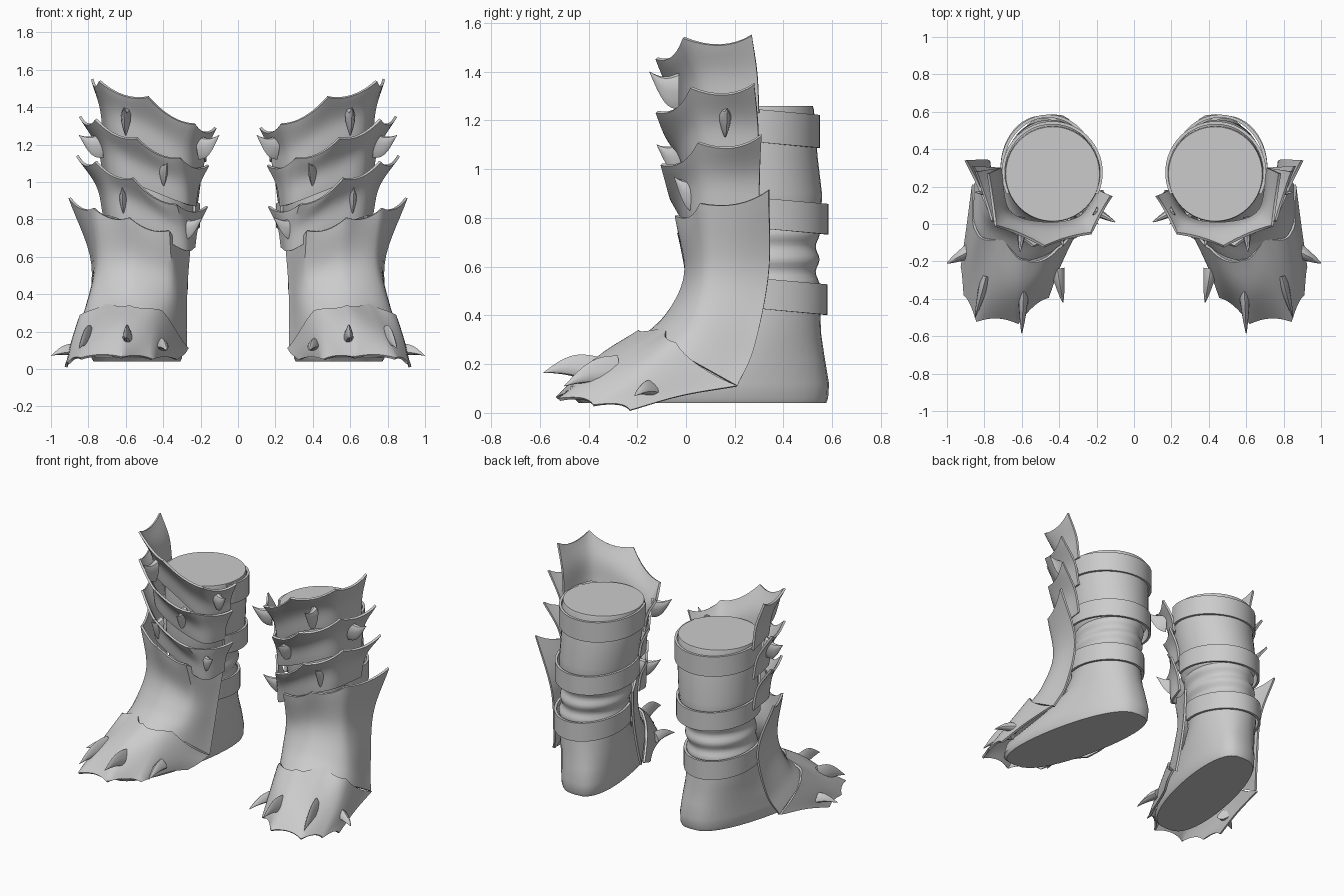
import bpy, bmesh, math
from mathutils import Vector

if "Cube" in bpy.data.objects:
    bpy.data.objects.remove(bpy.data.objects["Cube"])

grey = bpy.data.materials.new("plain_grey")
grey.use_nodes = True
grey.diffuse_color = (0.6, 0.6, 0.6, 1)
grey.node_tree.nodes["Principled BSDF"].inputs["Base Color"].default_value = (0.6, 0.6, 0.6, 1)


def finish(name, bm, thick=0, angle=40):
    """Make an object, give it thickness and mirror it into a pair."""
    bmesh.ops.recalc_face_normals(bm, faces=bm.faces)
    me = bpy.data.meshes.new(name)
    bm.to_mesh(me)
    bm.free()
    ob = bpy.data.objects.new(name, me)
    bpy.context.collection.objects.link(ob)
    me.materials.append(grey)
    bpy.ops.object.select_all(action='DESELECT')
    ob.select_set(True)
    bpy.context.view_layer.objects.active = ob
    if thick:
        mod = ob.modifiers.new("thickness", 'SOLIDIFY')
        mod.thickness = thick
        mod.offset = 0
        bpy.ops.object.modifier_apply(modifier=mod.name)
    bpy.ops.object.shade_smooth_by_angle(angle=math.radians(angle))
    ob.modifiers.new("pair", 'MIRROR').use_mirror_merge = False


def skin(bm, rows, closed):
    """Bridge rows of points with quads."""
    grid = [[bm.verts.new(p) for p in r] for r in rows]
    for a, b in zip(grid, grid[1:]):
        n = len(a)
        for i in range(n if closed else n - 1):
            j = (i + 1) % n
            bm.faces.new((a[i], a[j], b[j], b[i]))
    return grid


def spline(pts, u):
    """Smooth curve through pts, u from 0 to len(pts) - 1."""
    n = len(pts) - 1
    i = min(int(u), n - 1)
    t = u - i
    b, c = pts[i], pts[i + 1]
    a = pts[i - 1] if i else b * 2 - c
    d = pts[i + 2] if i + 2 <= n else c * 2 - b
    return (b * 2 + (c - a) * t + (a * 2 - b * 5 + c * 4 - d) * t * t
            + (b * 3 - a - c * 3 + d) * t ** 3) * 0.5


def shell(name, rows, sag, sag_start=(0, 0, 0), res=8, steps=12):
    """Curved plate through rows of points, with scalloped first and last rims."""
    rows = [[Vector(p) for p in r] for r in rows]
    sag, sag_start = Vector(sag), Vector(sag_start)
    n = len(rows[0]) - 1
    out = []
    for k in range(steps + 1):
        v = k / steps
        line = [spline([r[i] for r in rows], v * (len(rows) - 1)) for i in range(n + 1)]
        pts = []
        for s in range(n * res + 1):
            u = s / res
            i = min(int(u), n - 1)
            t = u - i
            p = spline(line, u).lerp(line[i].lerp(line[i + 1], t), v ** 3)
            bow = 4 * t * (1 - t)
            pts.append(p + sag * bow * v ** 3 + sag_start * bow * (1 - v) ** 3)
        out.append(pts)
    bm = bmesh.new()
    skin(bm, out, False)
    finish(name, bm, 0.014)


def thorn(name, base, tip, height, width, hook):
    """Hooked spine; hook 1 curls the tip upward, -1 downward."""
    base, tip = Vector(base), Vector(tip)
    go = tip - base
    side = Vector((go.y, -go.x, 0)).normalized()
    rows = []
    for k in range(9):
        t = k / 8
        bulge = 0.6 * height * math.sin(math.pi * t)
        c = base + go * t - Vector((0, 0, hook * 0.7 * bulge))
        tall = height * max(1 - t, 0.02) + 0.3 * bulge
        wide = width * max(1 - t, 0.02) ** 0.7
        row = []
        for j in range(12):
            a = math.tau * j / 12
            w = math.cos(a) * (0.7 + 0.4 * hook * math.sin(a)) * wide
            row.append(c + side * w + Vector((0, 0, math.sin(a) * tall)))
        rows.append(row)
    bm = bmesh.new()
    g = skin(bm, rows, True)
    bm.faces.new(g[0])
    bm.faces.new(g[-1])
    finish(name, bm)


def oval(z, front, back, cx, half, shear):
    """Horizontal oval; shear slants it outward to the toe and squares its sides."""
    pts = []
    for j in range(40):
        a = math.tau * j / 40
        y = (front + back) / 2 + (back - front) / 2 * math.sin(a)
        c = math.copysign(abs(math.cos(a)) ** (1 - 1.5 * shear), math.cos(a))
        pts.append((cx + half * c + shear * (0.27 - y), y, z))
    return pts


# Inner boot: sole, heel, ankle folds and leg
levels = [(0.04, -0.44, 0.575, 0.5, 0.2, 0.2), (0.06, -0.46, 0.583, 0.5, 0.21, 0.2),
          (0.12, -0.44, 0.587, 0.5, 0.21, 0.2), (0.22, -0.2, 0.57, 0.495, 0.205, 0.16),
          (0.32, -0.02, 0.555, 0.49, 0.2, 0.08), (0.42, 0.05, 0.55, 0.49, 0.2, 0.03)]
for k in range(17):
    z = 0.5 + k * 0.016
    fold = 0.008 * math.sin(k * math.tau / 6.5)
    levels.append((z, 0.05, 0.54 + fold, 0.485 - k * 0.0015, 0.2 + fold, 0))
levels += [(0.8, 0.04, 0.555, 0.458, 0.228, 0), (0.9, 0.03, 0.558, 0.45, 0.238, 0),
           (1.05, 0.02, 0.54, 0.44, 0.248, 0), (1.245, 0.012, 0.525, 0.435, 0.255, 0),
           (1.26, 0.015, 0.52, 0.435, 0.251, 0)]
bm = bmesh.new()
g = skin(bm, [oval(*lv) for lv in levels], True)
bm.faces.new(g[0])
bm.faces.new(g[-1])
finish("inner_boot", bm)


# Straps around the back of the leg
def strap(name, z, cx, half_x, cy, half_y, height):
    rows = []
    for dz in (-height / 2, height / 2):
        row = []
        for j in range(33):
            a = math.radians(-25 + 230 * j / 32)
            row.append((cx + half_x * math.cos(a), cy + half_y * math.sin(a),
                        z + dz - 0.025 * math.sin(a)))
        rows.append(row)
    bm = bmesh.new()
    skin(bm, rows, False)
    finish(name, bm, 0.016)


strap("upper_strap", 1.18, 0.437, 0.262, 0.275, 0.266, 0.135)
strap("middle_strap", 0.82, 0.458, 0.247, 0.3, 0.277, 0.125)
strap("ankle_strap", 0.49, 0.49, 0.216, 0.3, 0.272, 0.125)


# Overlapping collar plates: rims run from the outer back corner to the inner side
def collar(name, rim):
    foot = [(0.715, 0.30), (0.67, 0.07), (0.49, 0.005), (0.29, 0.035), (rim[4][0] + 0.07, 0.18)]
    low = [(x, y, p[2] - 0.32 + 0.025 * i) for i, ((x, y), p) in enumerate(zip(foot, rim))]
    mid = [((a[0] * 3 + b[0]) / 4, (a[1] * 3 + b[1]) / 4, (a[2] + b[2]) / 2)
           for a, b in zip(low, rim)]
    shell(name, [low, mid, rim], (0, 0.01, -0.035))


collar("top_collar", [(0.78, 0.27, 1.55), (0.74, -0.01, 1.54), (0.48, -0.12, 1.455),
                      (0.23, -0.05, 1.31), (0.12, 0.15, 1.29)])
collar("second_collar", [(0.845, 0.28, 1.35), (0.76, 0.02, 1.335), (0.54, -0.12, 1.235),
                         (0.31, -0.07, 1.13), (0.16, 0.17, 1.09)])
collar("third_collar", [(0.86, 0.31, 1.14), (0.76, 0.05, 1.11), (0.56, -0.10, 1.02),
                        (0.33, -0.06, 0.88), (0.165, 0.18, 0.87)])

# Shin plate, from the instep up to its own scalloped rim
shell("shin_plate", [
    [(0.85, 0.21, 0.11), (0.83, -0.05, 0.25), (0.62, -0.19, 0.29), (0.41, -0.12, 0.27), (0.28, 0.09, 0.1)],
    [(0.80, 0.28, 0.27), (0.79, 0.03, 0.36), (0.58, -0.07, 0.41), (0.37, -0.02, 0.38), (0.28, 0.14, 0.28)],
    [(0.78, 0.34, 0.58), (0.74, 0.08, 0.58), (0.56, 0.0, 0.58), (0.36, 0.02, 0.52), (0.275, 0.18, 0.46)],
    [(0.90, 0.34, 0.915), (0.77, 0.06, 0.86), (0.58, -0.04, 0.81), (0.37, -0.03, 0.74), (0.26, 0.21, 0.65)],
], (0, 0.01, -0.03), steps=20)

# Toe plate, from the instep rim to the pointed front edge
shell("toe_plate", [
    [(0.86, 0.21, 0.11), (0.84, -0.04, 0.285), (0.70, -0.08, 0.345), (0.58, -0.19, 0.335),
     (0.41, -0.13, 0.31), (0.27, 0.07, 0.11)],
    [(0.89, -0.02, 0.07), (0.88, -0.20, 0.15), (0.76, -0.29, 0.22), (0.61, -0.36, 0.225),
     (0.44, -0.26, 0.2), (0.29, 0.0, 0.08)],
    [(0.92, -0.23, 0.01), (0.905, -0.38, 0.03), (0.84, -0.52, 0.055), (0.62, -0.53, 0.06),
     (0.46, -0.39, 0.05), (0.33, -0.08, 0.05)],
], (0, 0.025, 0.015), (0, -0.015, -0.015))

# Spines on the plates, curling upward
for name, base, tip, height, width in [
    ("top_front_spine", (0.60, -0.03, 1.32), (0.61, -0.15, 1.40), 0.075, 0.035),
    ("second_inner_spine", (0.21, 0.07, 1.185), (0.10, 0.01, 1.25), 0.065, 0.035),
    ("second_outer_spine", (0.72, 0.16, 1.20), (0.85, 0.17, 1.25), 0.07, 0.035),
    ("third_front_spine", (0.40, -0.01, 1.05), (0.38, -0.12, 1.10), 0.07, 0.035),
    ("shin_front_spine", (0.61, 0.04, 0.90), (0.62, -0.05, 0.97), 0.075, 0.035),
    ("shin_inner_spine", (0.31, 0.06, 0.75), (0.19, 0.0, 0.81), 0.065, 0.035),
]:
    thorn(name, base, tip, height, width, 1)

# Claws on the toes, curling downward
for name, base, tip, height, width in [
    ("outer_front_claw", (0.79, -0.28, 0.17), (0.85, -0.50, 0.11), 0.065, 0.04),
    ("middle_front_claw", (0.59, -0.36, 0.17), (0.60, -0.585, 0.165), 0.06, 0.04),
    ("outer_side_claw", (0.87, -0.14, 0.10), (1.0, -0.21, 0.07), 0.035, 0.055),
    ("inner_side_claw", (0.41, -0.24, 0.13), (0.38, -0.42, 0.10), 0.035, 0.05),
]:
    thorn(name, base, tip, height, width, -1)
